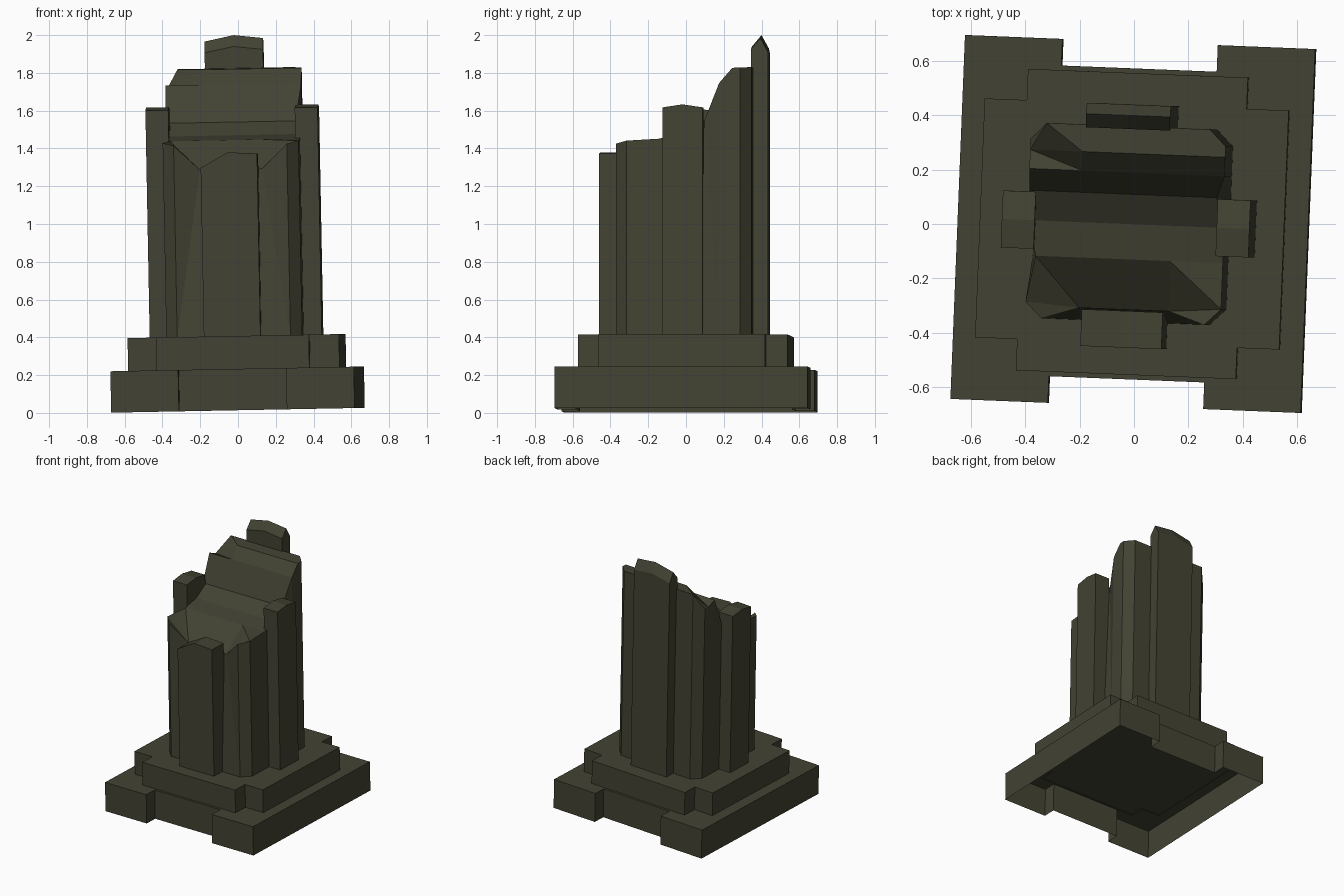
import bpy, bmesh, math
from mathutils import Matrix

if "Cube" in bpy.data.objects:
    bpy.data.objects.remove(bpy.data.objects["Cube"])

stone = bpy.data.materials.new("dark_olive_stone")
stone.diffuse_color = (0.055, 0.055, 0.033, 1)
stone.use_nodes = True
stone.node_tree.nodes["Principled BSDF"].inputs["Base Color"].default_value = stone.diffuse_color

# The whole ruin is turned a little and leans slightly to the left
LEAN = Matrix.Rotation(-0.019, 4, 'Y') @ Matrix.Rotation(math.radians(-2.3), 4, 'Z')


def interp(points, t):
    """Piecewise linear height profile."""
    if t <= points[0][0]:
        return points[0][1]
    for (a, za), (b, zb) in zip(points, points[1:]):
        if t <= b:
            return za + (zb - za) * (t - a) / (b - a)
    return points[-1][1]


def prism(name, outline, z0, z1, shape=None, cuts_x=(), cuts_y=()):
    """Open-bottomed prism; its top is cut into strips and broken by shape(co)."""
    bm = bmesh.new()
    low = [bm.verts.new((x, y, z0)) for x, y in outline]
    high = [bm.verts.new((x, y, z1)) for x, y in outline]
    n = len(outline)
    for i in range(n):
        j = (i + 1) % n
        bm.faces.new((low[i], low[j], high[j], high[i]))
    bm.faces.new(high)
    for axis, cuts in ((0, cuts_x), (1, cuts_y)):
        for c in cuts:
            co, no = [0, 0, 0], [0, 0, 0]
            co[axis], no[axis] = c, 1
            bmesh.ops.bisect_plane(bm, geom=bm.verts[:] + bm.edges[:] + bm.faces[:],
                                   plane_co=co, plane_no=no, dist=1e-5)
    if shape:
        for v in bm.verts:
            if v.co.z > z1 - 1e-4:
                shape(v.co)
        bmesh.ops.triangulate(bm, faces=bm.faces[:])
    bmesh.ops.recalc_face_normals(bm, faces=bm.faces[:])
    if sum(f.normal.z * f.calc_area() for f in bm.faces) < 0:
        bmesh.ops.reverse_faces(bm, faces=bm.faces[:])
    bm.transform(LEAN)
    me = bpy.data.meshes.new(name)
    bm.to_mesh(me)
    bm.free()
    ob = bpy.data.objects.new(name, me)
    me.materials.append(stone)
    bpy.context.collection.objects.link(ob)
    return ob


def mirrored(quarter):
    """Mirror a first-quadrant outline (from +x round to +y) into all four."""
    left = [(-x, y) for x, y in reversed(quarter)]
    half = quarter + left
    return half + [(-x, -y) for x, y in half]


def rect(x0, x1, y0, y1):
    return [(x0, y0), (x1, y0), (x1, y1), (x0, y1)]


# Plinth with recessed front and back, hollow underneath
prism("plinth", mirrored([(0.645, 0.67), (0.286, 0.67), (0.286, 0.572)]), 0.014, 0.233)
# Upper step with notched corners
prism("step", mirrored([(0.56, 0.44), (0.405, 0.44), (0.405, 0.555)]), 0.225, 0.407)

# Broken column shaft
PROFILE = [(-0.36, 1.42), (-0.30, 1.435), (-0.13, 1.445), (0.0, 1.47),
           (0.11, 1.54), (0.19, 1.74), (0.26, 1.82), (0.36, 1.825)]


def break_shaft(co):
    co.z = interp(PROFILE, co.y)
    if co.y < -0.35 and abs(co.x) < 0.2:      # chips beside the front rib
        co.z = 1.29
        co.y += 0.045
    elif co.x < -0.35 and co.y > 0.25:        # chipped back left corner
        co.z = 1.71
    elif co.x > 0.35 and abs(co.y - 0.11) < 0.01:
        co.x -= 0.03
    elif co.x < -0.35 and abs(co.y + 0.13) < 0.01:
        co.x += 0.03


prism("shaft", mirrored([(0.36, 0.30), (0.30, 0.36)]), 0.40, 1.5, break_shaft,
      cuts_x=(-0.165, 0.165), cuts_y=[p[0] for p in PROFILE[2:-1]])


# Ribs on the four sides
def break_side(co):
    co.z = 1.625 - 0.15 * abs(co.y)


def break_front(co):
    co.z = interp([(-0.155, 1.30), (-0.01, 1.38), (0.155, 1.37)], co.x)


def break_back(co):
    co.z = (interp([(0.35, 1.94), (0.40, 2.0), (0.45, 1.91)], co.y)
            - (0.2 if co.x < 0 else 0.12) * abs(co.x))


for side, s in (("left", -1), ("right", 1)):
    prism(side + "_rib", rect(*sorted((0.335 * s, 0.456 * s)), -0.105, 0.105),
          0.40, 1.6, break_side, cuts_y=(0,))
prism("front_rib", rect(-0.155, 0.145, -0.455, -0.32), 0.40, 1.4, break_front, cuts_x=(-0.01,))
prism("back_rib", rect(-0.155, 0.155, 0.35, 0.44), 0.40, 1.9, break_back,
      cuts_x=(0,), cuts_y=(0.40,))
